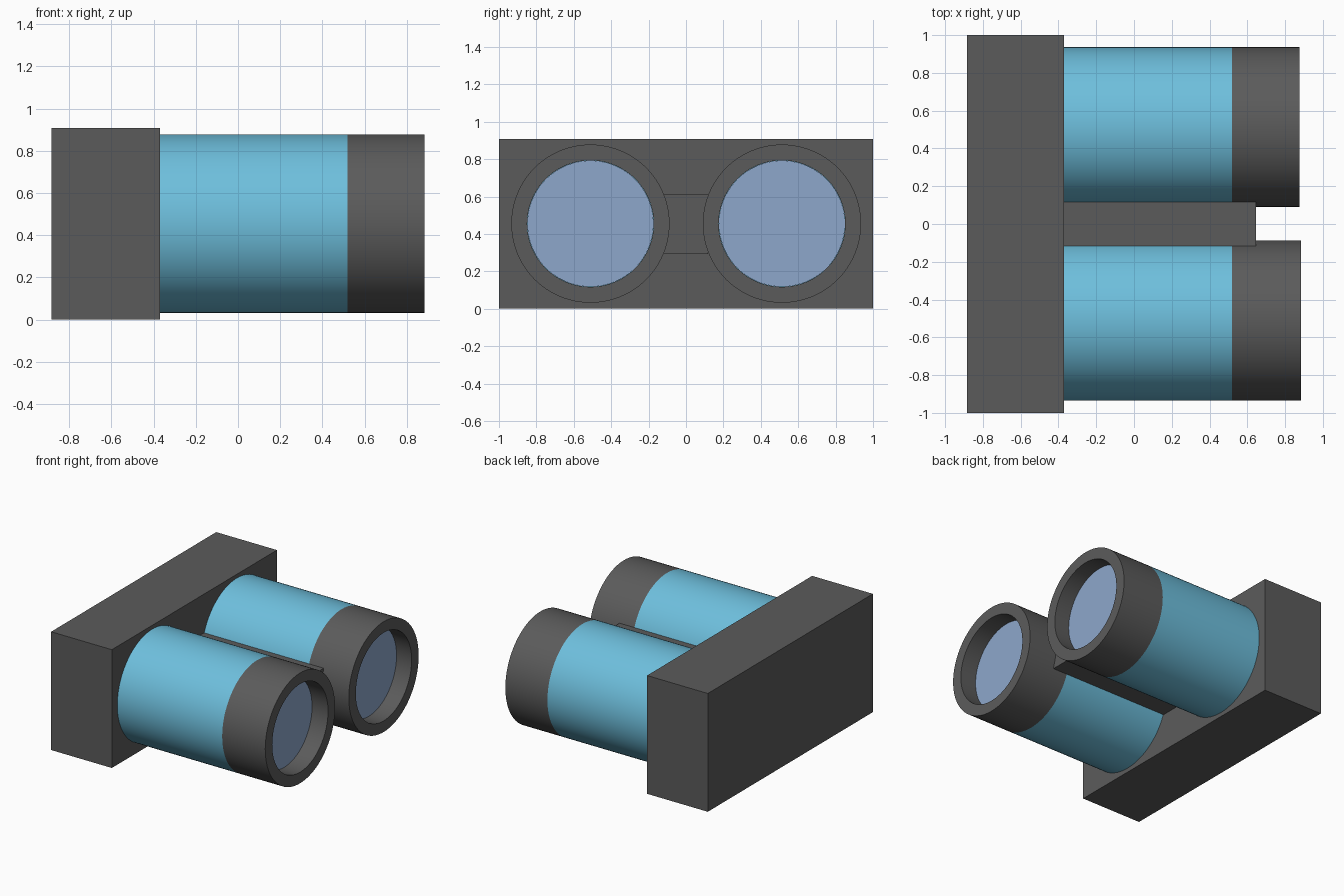
import bpy, bmesh, math
from mathutils import Matrix, Vector

cube = bpy.data.objects.get("Cube")
if cube:
    bpy.data.objects.remove(cube, do_unlink=True)


def material(name, rgb):
    m = bpy.data.materials.new(name)
    m.use_nodes = True
    m.diffuse_color = (*rgb, 1)
    m.node_tree.nodes["Principled BSDF"].inputs["Base Color"].default_value = (*rgb, 1)
    return m


GREY = material("dark grey", (0.105, 0.105, 0.105))
BLUE = material("sky blue", (0.155, 0.52, 0.72))
GLASS = material("lens blue", (0.27, 0.39, 0.60))

SEGMENTS = 96
AXIS_Z = 0.455
OUTER, INNER = 0.423, 0.338


def add_object(name, bm, mat, smooth=False):
    bmesh.ops.recalc_face_normals(bm, faces=bm.faces)
    mesh = bpy.data.meshes.new(name)
    bm.to_mesh(mesh)
    bm.free()
    mesh.materials.append(mat)
    obj = bpy.data.objects.new(name, mesh)
    bpy.context.collection.objects.link(obj)
    if smooth:
        bpy.ops.object.select_all(action="DESELECT")
        obj.select_set(True)
        bpy.context.view_layer.objects.active = obj
        bpy.ops.object.shade_smooth_by_angle(angle=math.radians(35))
    return obj


def box(name, low, high, mat):
    low, high = Vector(low), Vector(high)
    bm = bmesh.new()
    bmesh.ops.create_cube(bm, size=1)
    bmesh.ops.scale(bm, vec=high - low, verts=bm.verts)
    bmesh.ops.translate(bm, vec=(low + high) / 2, verts=bm.verts)
    return add_object(name, bm, mat)


def disc_solid(name, x0, x1, radius, y, mat):
    """Capped cylinder along x."""
    bm = bmesh.new()
    place = Matrix.Translation(((x0 + x1) / 2, y, AXIS_Z)) @ Matrix.Rotation(math.pi / 2, 4, "Y")
    bmesh.ops.create_cone(bm, cap_ends=True, segments=SEGMENTS, radius1=radius,
                          radius2=radius, depth=x1 - x0, matrix=place)
    return add_object(name, bm, mat, True)


def ring(name, x0, x1, y, mat):
    """Hollow tube along x, spun from a rectangular section."""
    bm = bmesh.new()
    section = [(x0, INNER), (x1, INNER), (x1, OUTER), (x0, OUTER)]
    verts = [bm.verts.new((x, y, AXIS_Z + r)) for x, r in section]
    edges = [bm.edges.new((verts[i - 1], verts[i])) for i in range(len(verts))]
    bmesh.ops.spin(bm, geom=verts + edges, cent=(0, y, AXIS_Z), axis=(1, 0, 0),
                   angle=math.tau, steps=SEGMENTS, use_merge=True)
    bmesh.ops.remove_doubles(bm, verts=bm.verts, dist=0.0001)
    return add_object(name, bm, mat, True)


# Eyepiece housing and the bridge joining the barrels
box("eyepiece_housing", (-0.885, -1, 0), (-0.37, 1, 0.907), GREY)
box("bridge", (-0.37, -0.117, 0.293), (0.645, 0.117, 0.61), GREY)

# Two barrels, each with a hollow end rim and a recessed lens
for side, y, end in (("right", -0.511, 0.885), ("left", 0.513, 0.877)):
    disc_solid(side + "_barrel", -0.37, 0.52, OUTER, y, BLUE)
    ring(side + "_rim", 0.52, end, y, GREY)
    disc_solid(side + "_lens", 0.53, 0.75, INNER - 0.001, y, GLASS)
